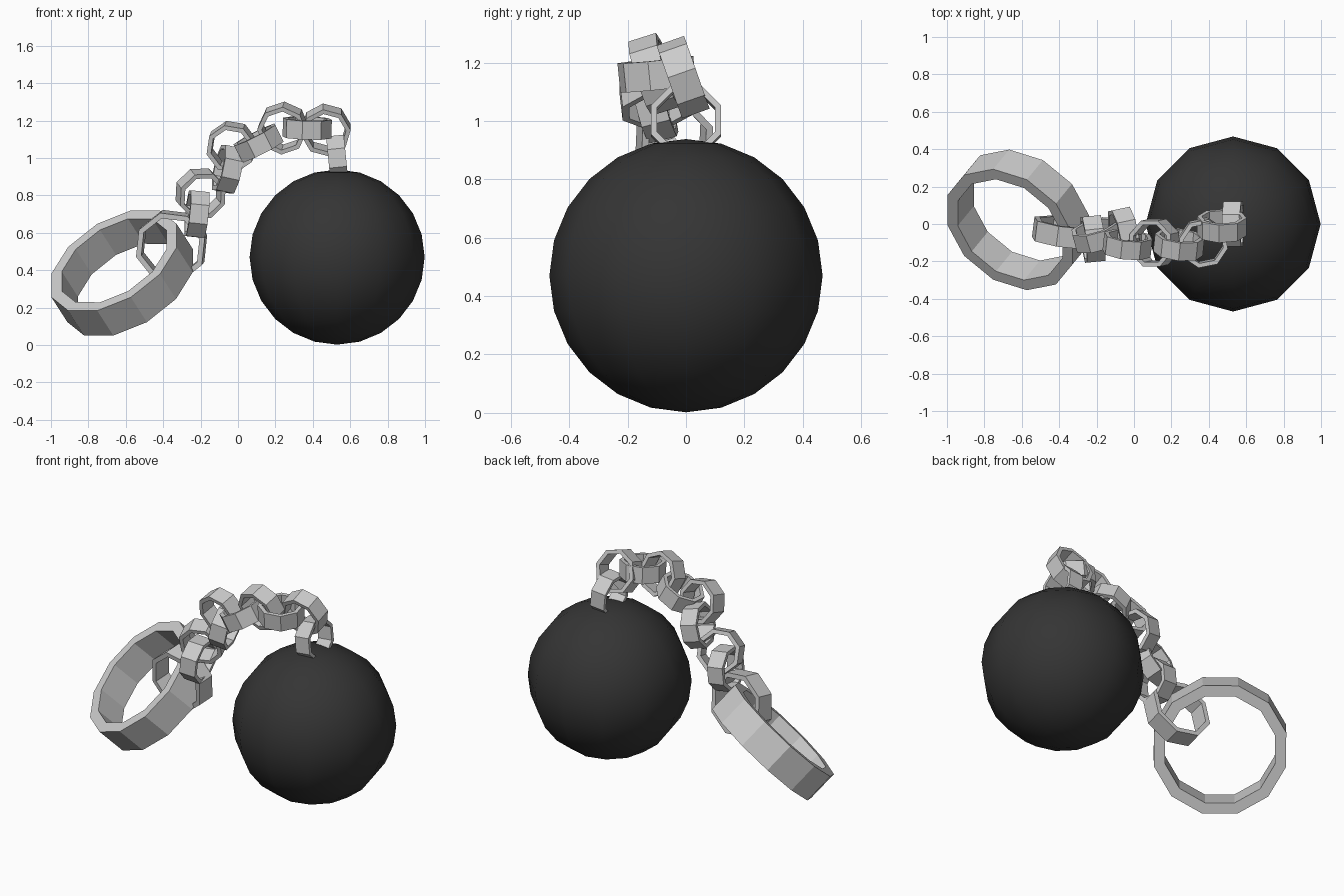
import bpy, bmesh, math
from mathutils import Vector, Matrix

if "Cube" in bpy.data.objects:
    bpy.data.objects.remove(bpy.data.objects["Cube"])


def band(name, center, axis, ref, radius, thick, width, sides, turn=0.0):
    """Flat-faced polygonal ring of rectangular section around the given axis."""
    n = Vector(axis).normalized()
    u = Vector(ref)
    u = (u - n * u.dot(n)).normalized()
    v = n.cross(u)
    c = Vector(center)
    bm = bmesh.new()
    loops = []
    for i in range(sides):
        a = turn + math.tau * i / sides
        d = u * math.cos(a) + v * math.sin(a)
        loops.append([bm.verts.new(c + d * r + n * h) for r, h in (
            (radius, -width / 2), (radius, width / 2),
            (radius - thick, width / 2), (radius - thick, -width / 2))])
    for i in range(sides):
        p, q = loops[i], loops[(i + 1) % sides]
        for k in range(4):
            m = (k + 1) % 4
            bm.faces.new((p[k], q[k], q[m], p[m]))
    bmesh.ops.recalc_face_normals(bm, faces=bm.faces)
    me = bpy.data.meshes.new(name)
    bm.to_mesh(me)
    bm.free()
    ob = bpy.data.objects.new(name, me)
    bpy.context.collection.objects.link(ob)
    return ob


# Iron ball
bpy.ops.mesh.primitive_uv_sphere_add(segments=12, ring_count=12, radius=0.468,
                                     location=(0.53, 0, 0.47))
ball = bpy.context.object
ball.name = "iron_ball"
bpy.ops.object.shade_smooth()
dark = bpy.data.materials.new("dark_iron")
dark.diffuse_color = (0.035, 0.035, 0.035, 1)
dark.use_nodes = True
dark.node_tree.nodes["Principled BSDF"].inputs["Base Color"].default_value = dark.diffuse_color
ball.data.materials.append(dark)

# Ankle cuff
band("ankle_cuff", (-0.62, 0.022, 0.385), (-0.45, -0.55, 0.7), (-1, 0, 0),
     0.389, 0.065, 0.19, 12, math.pi / 12)

# Staple half sunk in the ball
band("ball_staple", (0.53, 0, 1.0), (1, 0, 0.1), (0, 0, 1),
     0.13, 0.022, 0.095, 8, math.pi / 8)

# Chain links from ball to cuff: centre, axis, direction of a flat side
links = [
    ((0.47, -0.01, 1.15), (0, 0.94, 0.33), (-1, 0, 0.3)),
    ((0.37, -0.10, 1.16), (0.03, -0.1, 1), (1, 0.2, 0)),
    ((0.24, -0.11, 1.16), (0.1, 0.95, 0.3), (-1, 0, -0.4)),
    ((0.11, -0.10, 1.08), (-0.45, -0.1, 0.88), (-0.88, 0, -0.45)),
    ((-0.035, -0.11, 1.06), (0.1, 0.95, 0.25), (-0.8, 0, -0.6)),
    ((-0.055, -0.04, 0.94), (0.93, 0.2, -0.2), (0, 0, -1)),
    ((-0.20, -0.06, 0.81), (-0.25, 0.9, 0.3), (-0.7, 0, -0.7)),
    ((-0.22, -0.08, 0.70), (0.97, 0.1, -0.1), (0, 0, -1)),
]
for i, (c, axis, ref) in enumerate(links):
    band(f"chain_link_{i + 1}", c, axis, ref, 0.133, 0.025, 0.1, 8, math.pi / 8)

# Large link through the cuff
band("cuff_link", (-0.355, -0.045, 0.53), (0.12, 0.97, 0.15), (-0.75, 0, -0.6),
     0.193, 0.03, 0.11, 8, math.pi / 8)
